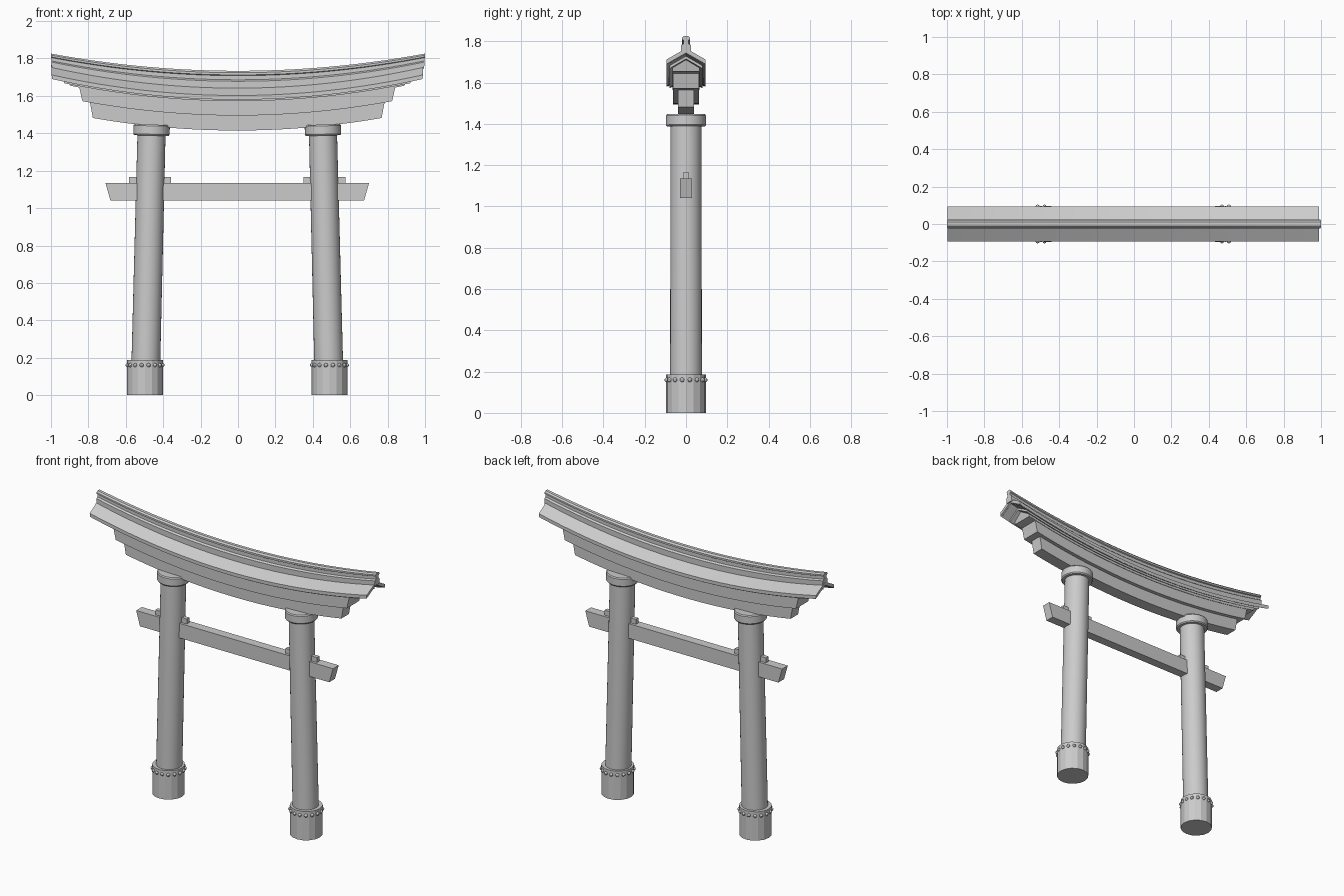
import bpy, bmesh, math
from mathutils import Vector, Matrix

if "Cube" in bpy.data.objects:
    bpy.data.objects.remove(bpy.data.objects["Cube"])

X0 = -0.004          # slight offset of the frame from the ridge centre
SAG = 0.112          # upward curve of the lintels: z += SAG * x^2


def finish(name, bm, smooth=False):
    bmesh.ops.recalc_face_normals(bm, faces=bm.faces)
    me = bpy.data.meshes.new(name)
    bm.to_mesh(me)
    bm.free()
    ob = bpy.data.objects.new(name, me)
    bpy.context.collection.objects.link(ob)
    if smooth:
        bpy.ops.object.select_all(action='DESELECT')
        ob.select_set(True)
        bpy.context.view_layer.objects.active = ob
        bpy.ops.object.shade_smooth_by_angle(angle=math.radians(35))
    return ob


def sweep(name, half, x_bot, x_top, sag=SAG, sag_top=None, n=32, x0=X0):
    """Sweep a mirrored (y, z) half profile along x on a parabola, with slanted ends."""
    sag_top = sag if sag_top is None else sag_top
    prof = half + [(-y, z) for y, z in reversed(half) if y > 1e-6]
    lo, hi = min(z for _, z in prof), max(z for _, z in prof)
    bm = bmesh.new()
    rings = []
    for i in range(n + 1):
        t = 2 * i / n - 1
        ring = []
        for y, z in prof:
            f = (z - lo) / (hi - lo)
            x = t * (x_bot + (x_top - x_bot) * f)
            ring.append(bm.verts.new((x + x0, y, z + (sag + (sag_top - sag) * f) * x * x)))
        rings.append(ring)
    m = len(prof)
    for a, b in zip(rings, rings[1:]):
        for j in range(m):
            k = (j + 1) % m
            bm.faces.new((a[j], a[k], b[k], b[j]))
    bm.faces.new(rings[0])
    bm.faces.new(rings[-1])
    return finish(name, bm, True)


def lathe(name, prof, n, mat, smooth=True):
    """Closed solid of revolution from (radius, z) points."""
    bm = bmesh.new()
    rings = [[bm.verts.new((r * math.cos(2 * math.pi * i / n), r * math.sin(2 * math.pi * i / n), z))
              for i in range(n)] for r, z in prof]
    for a, b in zip(rings, rings[1:]):
        for i in range(n):
            j = (i + 1) % n
            bm.faces.new((a[i], a[j], b[j], b[i]))
    bm.faces.new(rings[0])
    bm.faces.new(rings[-1])
    bm.transform(mat)
    return finish(name, bm, smooth)


def rect(y, z0, z1):
    return [(y, z0), (y, z1)]


# Posts, bases, rivets, collars and wedges on both sides
for side, s in (("left", -1), ("right", 1)):
    foot = Matrix.Translation((X0 + s * 0.493, 0, 0))
    lean = foot @ Matrix.Rotation(-s * 0.0247, 4, 'Y')
    lathe(side + "_base", [(0.096, 0), (0.096, 0.187), (0.080, 0.187)], 16, foot, False)
    lathe(side + "_post", [(0.077, 0.15), (0.075, 1.43)], 32, lean)
    lathe(side + "_collar", [(0.080, 1.388), (0.092, 1.388), (0.097, 1.395),
                             (0.097, 1.440), (0.092, 1.447)], 32, lean)
    bm = bmesh.new()
    for i in range(16):
        a = math.radians(22.5 * i + 11.25)
        p = Vector((0.095 * math.cos(a), 0.095 * math.sin(a), 0.16))
        bmesh.ops.create_uvsphere(bm, u_segments=8, v_segments=6, radius=0.011,
                                  matrix=foot @ Matrix.Translation(p))
    finish(side + "_rivets", bm, True)
    bm = bmesh.new()
    bmesh.ops.create_cube(bm, size=1, matrix=Matrix.Translation((X0 + s * 0.466, 0, 1.145))
                          @ Matrix.Diagonal((0.225, 0.026, 0.044, 1)))
    finish(side + "_wedge", bm)

# Straight tie beam with slanted ends
sweep("tie_beam", rect(0.029, 1.04, 1.135), 0.678, 0.705, 0, n=1)

# Curved lintel layers, widening upwards
sweep("lower_lintel", rect(0.039, 1.415, 1.51), 0.772, 0.79)
sweep("upper_lintel", rect(0.063, 1.495, 1.572), 0.828, 0.846)


# Stacked chevron roof boards
def chevron(y, apex, eave, thick):
    return [(0, apex), (y, eave), (y, eave - thick), (0, apex - thick)]


def roof(name, y, apex, eave, thick, x):
    half = chevron(y, apex, eave, thick)
    prof_bottom = x - 0.004
    bm_half = half[:3] + [(0, half[3][1])]
    return sweep(name, bm_half, prof_bottom, x)


sweep("roof_core", [(0.066, 1.565), (0.066, 1.595), (0, 1.63)], 0.895, 0.91)
roof("roof_under_board", 0.080, 1.634, 1.588, 0.016, 0.93)
roof("roof_middle_board", 0.088, 1.645, 1.595, 0.014, 0.985)
roof("roof_top_board", 0.094, 1.655, 1.602, 0.022, 0.995)

# Ridge beam with a narrow neck and a rounded cap
sweep("ridge", [(0.024, 1.635), (0.024, 1.678), (0.018, 1.684), (0.012, 1.686),
                (0.012, 1.708), (0.019, 1.712), (0.019, 1.724), (0.010, 1.734)],
      0.995, 1.0, SAG, 0.092, x0=0)
